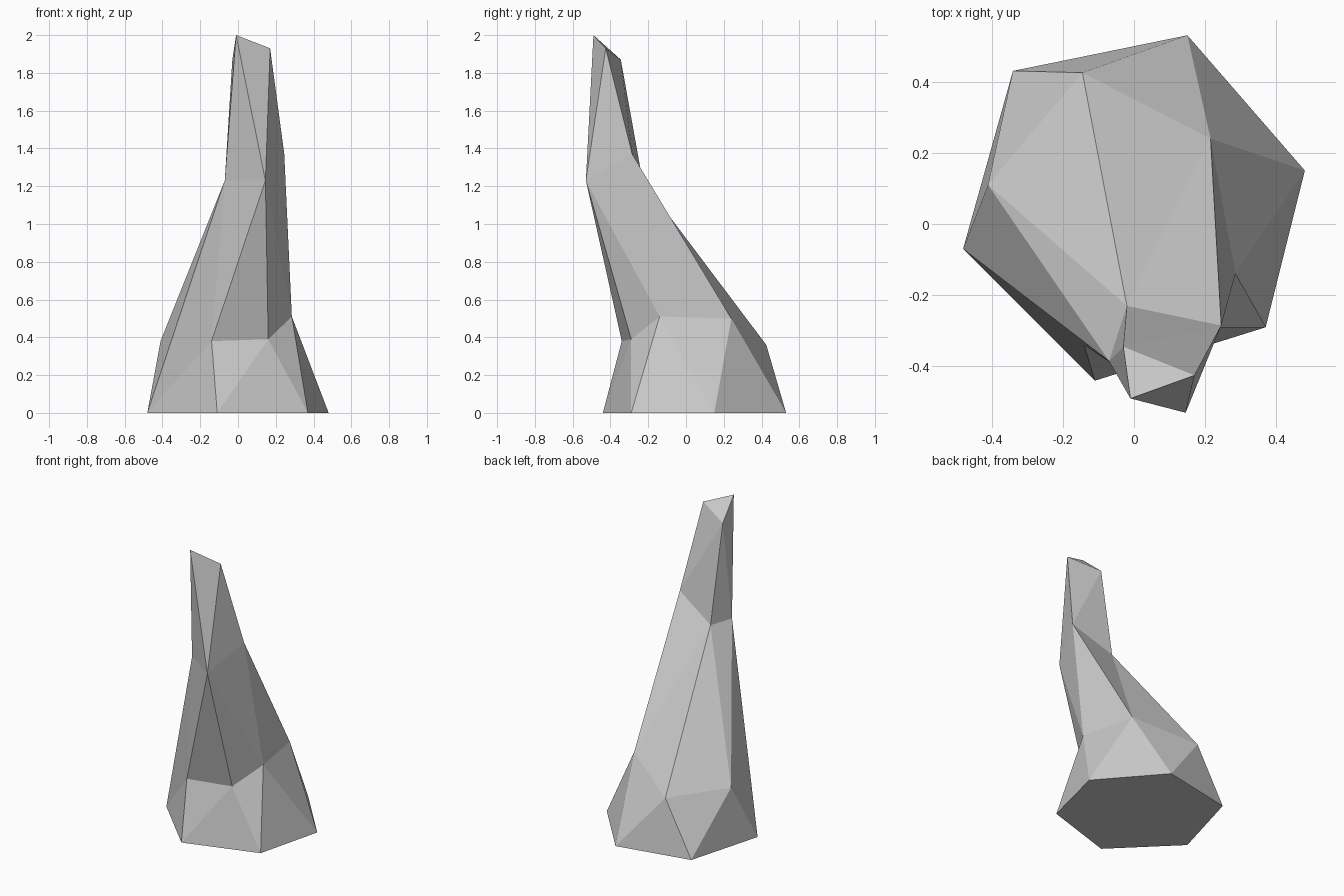
import bpy
import bmesh

default = bpy.data.objects.get("Cube")
if default:
    bpy.data.objects.remove(default, do_unlink=True)

stone = bpy.data.materials.new("stone_grey")
stone.use_nodes = True
color = (0.6, 0.6, 0.6, 1)
stone.diffuse_color = color
stone.node_tree.nodes["Principled BSDF"].inputs["Base Color"].default_value = color

bm = bmesh.new()


def ring(*points):
    return [bm.verts.new(p) for p in points]


def bridge(lower, upper, steps):
    """Stitch two rings with triangles; each step advances the lower (L) or upper (U) ring."""
    i = j = 0
    for step in steps:
        low, up = lower[i % len(lower)], upper[j % len(upper)]
        if step == "L":
            i += 1
            bm.faces.new((low, lower[i % len(lower)], up))
        else:
            j += 1
            bm.faces.new((low, upper[j % len(upper)], up))


# Rings of the spire, counter-clockwise, from the ground up
base = ring((-.48, -.07, 0), (-.11, -.44, 0), (.37, -.29, 0),
            (.48, .15, 0), (.15, .53, 0), (-.34, .43, 0))
shoulder = ring((-.14, -.34, .38), (.16, -.29, .39), (.285, -.14, .51),
                (.215, .24, .5), (-.145, .425, .36), (-.41, .11, .38))
neck = ring((-.07, -.385, 1.23), (.145, -.53, 1.23),
            (.245, -.285, 1.37), (-.02, -.23, 1.23))
tip = ring((-.01, -.49, 2), (.17, -.425, 1.93), (-.03, -.345, 1.87))

# Foot, leaning shaft and tip; one base corner runs straight up to the neck
bridge(base, shoulder, "LULULULULUL")
bridge([base[0]] + shoulder, neck, "LULLULULLUL")
bridge(neck, tip, "LULULLU")

# Flat underside and slanted top
bm.faces.new(base[::-1])
bm.faces.new(tip)
bmesh.ops.recalc_face_normals(bm, faces=bm.faces[:])

mesh = bpy.data.meshes.new("rock_spire")
bm.to_mesh(mesh)
bm.free()
mesh.materials.append(stone)
rock = bpy.data.objects.new("rock_spire", mesh)
bpy.context.collection.objects.link(rock)
